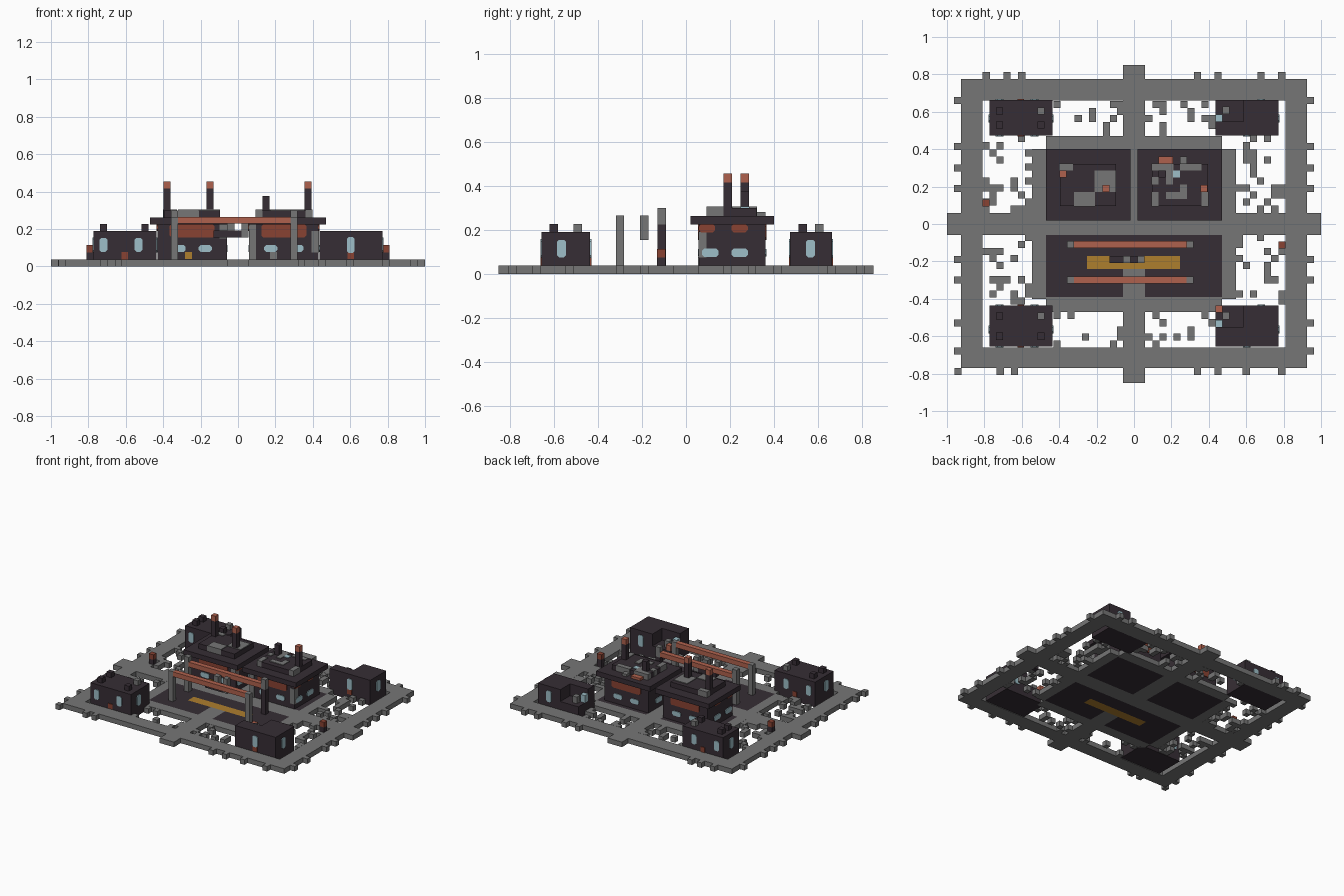
import bpy, bmesh, math, random
from mathutils import Matrix, Vector

random.seed(4)
if "Cube" in bpy.data.objects:
    bpy.data.objects.remove(bpy.data.objects["Cube"])

U = 2 / 53  # one block


def material(name, rgb):
    m = bpy.data.materials.new(name)
    m.use_nodes = True
    c = (*rgb, 1)
    m.diffuse_color = c
    m.node_tree.nodes["Principled BSDF"].inputs["Base Color"].default_value = c
    return m


GREY = material("stone grey", (0.18, 0.18, 0.18))
DARK = material("dark plum", (0.037, 0.027, 0.035))
RUST = material("rust orange", (0.43, 0.12, 0.075))
BRICK = material("brick red", (0.25, 0.055, 0.032))
GLASS = material("pale blue", (0.34, 0.52, 0.58))
GOLD = material("ochre yellow", (0.42, 0.21, 0.027))


def finish(name, bm, mat):
    me = bpy.data.meshes.new(name)
    bm.to_mesh(me)
    bm.free()
    me.materials.append(mat)
    ob = bpy.data.objects.new(name, me)
    bpy.context.collection.objects.link(ob)


def boxes(name, mat, items):
    """Each item is x0, x1, y0, y1, z0, z1."""
    bm = bmesh.new()
    for x0, x1, y0, y1, z0, z1 in items:
        mid = Vector((x0 + x1, y0 + y1, z0 + z1)) / 2
        size = (x1 - x0, y1 - y0, z1 - z0, 1)
        bmesh.ops.create_cube(bm, size=1, matrix=Matrix.Translation(mid) @ Matrix.Diagonal(size))
    finish(name, bm, mat)


def slabs(name, mat, rects):
    boxes(name, mat, [(*r, 0, U) for r in rects])


def post(x, y, z0, z1):
    return (x - U / 2, x + U / 2, y - U / 2, y + U / 2, z0, z1)


def plate(name, mat, at, turn, w, h, cut=0.01):
    """Thin wall plate with clipped corners; turn 0 faces front."""
    a, b = w / 2, h / 2
    pts = [(-a + cut, -b), (a - cut, -b), (a, -b + cut), (a, b - cut),
           (a - cut, b), (-a + cut, b), (-a, b - cut), (-a, -b + cut)]
    bm = bmesh.new()
    face = bm.faces.new([bm.verts.new((x, 0.002, z)) for x, z in pts])
    ext = bmesh.ops.extrude_face_region(bm, geom=[face])
    for v in ext["geom"]:
        if isinstance(v, bmesh.types.BMVert):
            v.co.y = -0.005
    bmesh.ops.recalc_face_normals(bm, faces=bm.faces)
    bm.transform(Matrix.Translation(at) @ Matrix.Rotation(turn, 4, "Z"))
    finish(name, bm, mat)


FRONT, LEFT, BACK, RIGHT = 0, math.pi / 2, math.pi, -math.pi / 2

# Roads and paved rims
slabs("ring_road", GREY, [(-.925, .925, .66, .775), (-.925, .925, -.77, -.66),
                          (-.925, -.81, -.66, .66), (.81, .925, -.66, .66)])
slabs("cross_road", GREY, [(-1, -.925, -.06, .06), (.925, 1, -.06, .06),
                           (-.81, .81, -.06, .06),
                           (-.06, .06, .06, .66), (-.06, .06, -.66, -.24),
                           (-.06, .06, .775, .85), (-.06, .06, -.85, -.77)])
rim = []
for s in (-1, 1):
    for t in (-1, 1):
        for x0, x1, y0, y1 in ((.47, .545, .06, .4), (.06, .47, .39, .47)):
            rim.append((*sorted((s * x0, s * x1)), *sorted((t * y0, t * y1))))
slabs("paved_rim", GREY, rim)

# Irregular blocks on the outer edge
tabs = []
for x in (-.79, -.68, -.6, .34, .45, .68, .79):
    tabs.append((x - U / 2, x + U / 2, .775, .775 + U))
for x in (-.94, -.715, -.64, .34, .45, .6, .79):
    tabs.append((x - U / 2, x + U / 2, -.77 - U, -.77))
for y in (.66, .415, .3, .19, -.19, -.3, -.53, -.68):
    tabs += [(-.925 - U, -.925, y - U / 2, y + U / 2), (.925, .925 + U, y - U / 2, y + U / 2)]
slabs("edge_blocks", GREY, tabs)

# Scattered paving in the open yards
scatter = []
for x0, x1, y0, y1 in ((-.81, -.545, .06, .47), (.545, .81, .06, .47),
                       (-.81, -.545, -.43, -.06), (.545, .81, -.43, -.06),
                       (-.43, -.06, .47, .66), (.06, .43, .47, .66),
                       (-.43, -.06, -.66, -.47), (.06, .43, -.66, -.47)):
    for i in range(int((x1 - x0) / U + .2)):
        for j in range(int((y1 - y0) / U + .2)):
            if random.random() < .24:
                x, y = x0 + i * U, y0 + j * U
                scatter.append((x, x + U, y, y + U))
slabs("yard_paving", GREY, scatter)

# Dark floors with the painted strip
slabs("crane_floor", DARK, [(-.47, .47, -.17, -.06), (-.47, -.25, -.24, -.17), (.245, .47, -.24, -.17),
                            (-.47, -.06, -.39, -.24), (.06, .47, -.39, -.24)])
slabs("floor_strip", GOLD, [(-.25, .245, -.24, -.17)])
slabs("hall_floors", DARK, [(-.47, -.06, .06, .39), (.06, .47, .06, .39)])

# Gantry crane
px, py = (-.34, .3), (-.3, -.11)
boxes("gantry_posts", GREY, [post(x, y, U, .265) for x in px for y in py if (x, y) != (.3, -.11)]
      + [post(.3, -.11, .225, .265)])
boxes("gantry_dark_post", DARK, [post(.3, -.11, U, .225)])
boxes("gantry_post_caps", GREY, [post(x, y, .265, .3) for x in px for y in py[1:]])
boxes("gantry_beams", RUST, [(px[0] + U / 2, px[1] - U / 2, y - U / 2, y + U / 2, .228, .264) for y in py])
boxes("trolley_bar", DARK, [(-.13, .02, -.208, -.17, .155, .192)])
boxes("trolley_blocks", GREY, [(.02, .055, -.208, -.17, .155, .265), (-.06, -.02, -.208, -.17, .192, .264)])

# Two halls
for s, side in ((-1, "right"), (1, "left")):
    cx = s * .245
    boxes(side + "_hall_body", DARK, [(cx - .185, cx + .185, .06, .36, U, .225)])
    boxes(side + "_hall_roof", DARK, [(cx - .225, cx + .225, .02, .4, .225, .262)])
    boxes(side + "_hall_attic", DARK, [(cx - .15, cx + .15, .095, .32, .262, .3)])
    for turn, y in ((FRONT, .06), (BACK, .36)):
        plate(side + "_hall_brick", BRICK, (cx, y, .19), turn, .24, .07)
        for dx in (-.07, .07):
            plate(side + "_hall_window", GLASS, (cx + dx, y, .096), turn, .07, .036)
    for turn, x in ((LEFT, cx + .185), (RIGHT, cx - .185)):
        for y in (.095, .243):
            plate(side + "_hall_side_brick", BRICK, (x, y, .207), turn, .075, .036)
        for y in (.11, .243):
            plate(side + "_hall_side_window", GLASS, (x, y, .096), turn, .075, .038)
boxes("hall_corner_columns", GREY, [(.058, .096, .056, .094, U, .225), (.394, .433, .056, .094, .075, .19),
                                    (-.098, -.058, .056, .094, .15, .225)])
plate("hall_yellow_door", GOLD, (-.265, .06, .058), FRONT, .036, .038, 0)
plate("hall_grey_door", GREY, (.19, .06, .058), FRONT, .036, .038, 0)

# Roof slabs
T = .305
boxes("right_roof_slabs", GREY, [(-.322, -.208, .093, .17, .262, T), (-.21, -.097, .17, .287, .264, T),
                                 (-.4, -.325, .285, .323, .262, T)])
boxes("left_roof_slabs", GREY, [(.093, .21, .285, .323, .262, T), (.093, .13, .21, .25, .262, T),
                                (.17, .208, .21, .285, .264, T), (.245, .283, .323, .36, .262, .28),
                                (.245, .36, .285, .323, .262, T), (.17, .283, .133, .17, .264, T),
                                (.245, .283, .17, .21, .264, T), (.093, .13, .093, .17, .262, T),
                                (.36, .398, .093, .17, .262, T)])
boxes("roof_rust_ledge", RUST, [(.13, .208, .323, .36, .262, .28)])
boxes("roof_glass_block", GLASS, [post(.226, .267, .29, T)])

# Chimneys
stacks = [(-.38, .267), (-.15, .19), (.375, .19)]
boxes("chimneys", DARK, [post(x, y, .262, .415) for x, y in stacks] + [post(.15, .267, .262, .377)])
boxes("chimney_caps", RUST, [post(x, y, .415, .455) for x, y in stacks])

# Corner houses
for y0, y1, row in ((-.655, -.435, "front"), (.472, .662, "back")):
    cy = math.copysign(.565, y0)
    step = y1 - .115
    boxes(row + "_right_house", DARK, [(-.773, -.435, y0, y1, 0, .19)])
    boxes(row + "_left_house", DARK, [(.585, .773, y0, y1, 0, .19), (.435, .585, y0, step, 0, .19),
                                      (.435, .585, step, y1, 0, .1)])
    # Broken corner contents
    boxes(row + "_broken_wall", GREY, [(.472, .51, y1 - .075, y1 - .035, .1, .15)])
    boxes(row + "_broken_pane", GLASS, [(.435, .472, step, step + U, .1, .155)])
    # Roof vents
    ys = (-.6, -.492) if row == "front" else (.53, .605)
    grey_y = (-.492, .605)
    boxes(row + "_dark_vents", DARK, [post(-.72, y, .19, .227) for y in ys]
          + [post(-.497, y, .19, .227) for y in ys if y not in grey_y])
    boxes(row + "_grey_vents", GREY, [post(-.497, y, .19, .227) for y in ys if y in grey_y])
    # Windows and doors
    for turn, y in ((FRONT, y0), (BACK, y1)):
        for x in (-.72, -.532):
            plate(row + "_house_window", GLASS, (x, y, .115), turn, .042, .075)
        plate(row + "_house_door", BRICK, (-.605, y, .057), turn, .036, .038, 0)
    plate(row + "_house_window", GLASS, (.603, y0, .115), FRONT, .042, .085)
    plate(row + "_house_door", BRICK, (.603, y0, .057), FRONT, .036, .036, 0)
    plate(row + "_house_window", GLASS, (.68, y1, .115), BACK, .042, .085)
    for x, turn in ((-.773, RIGHT), (-.435, LEFT), (.773, LEFT)):
        plate(row + "_house_side_window", GLASS, (x, cy, .115), turn, .042, .08)
boxes("broken_rust_block", RUST, [(.435, .472, -.472, -.435, .1, .14)])

# Hydrants on the ring road
spots = [(-.792, .113), (.792, -.113)]
boxes("hydrant_stems", DARK, [post(x, y, 0, .075) for x, y in spots])
boxes("hydrant_heads", BRICK, [post(x, y, .075, .113) for x, y in spots])
